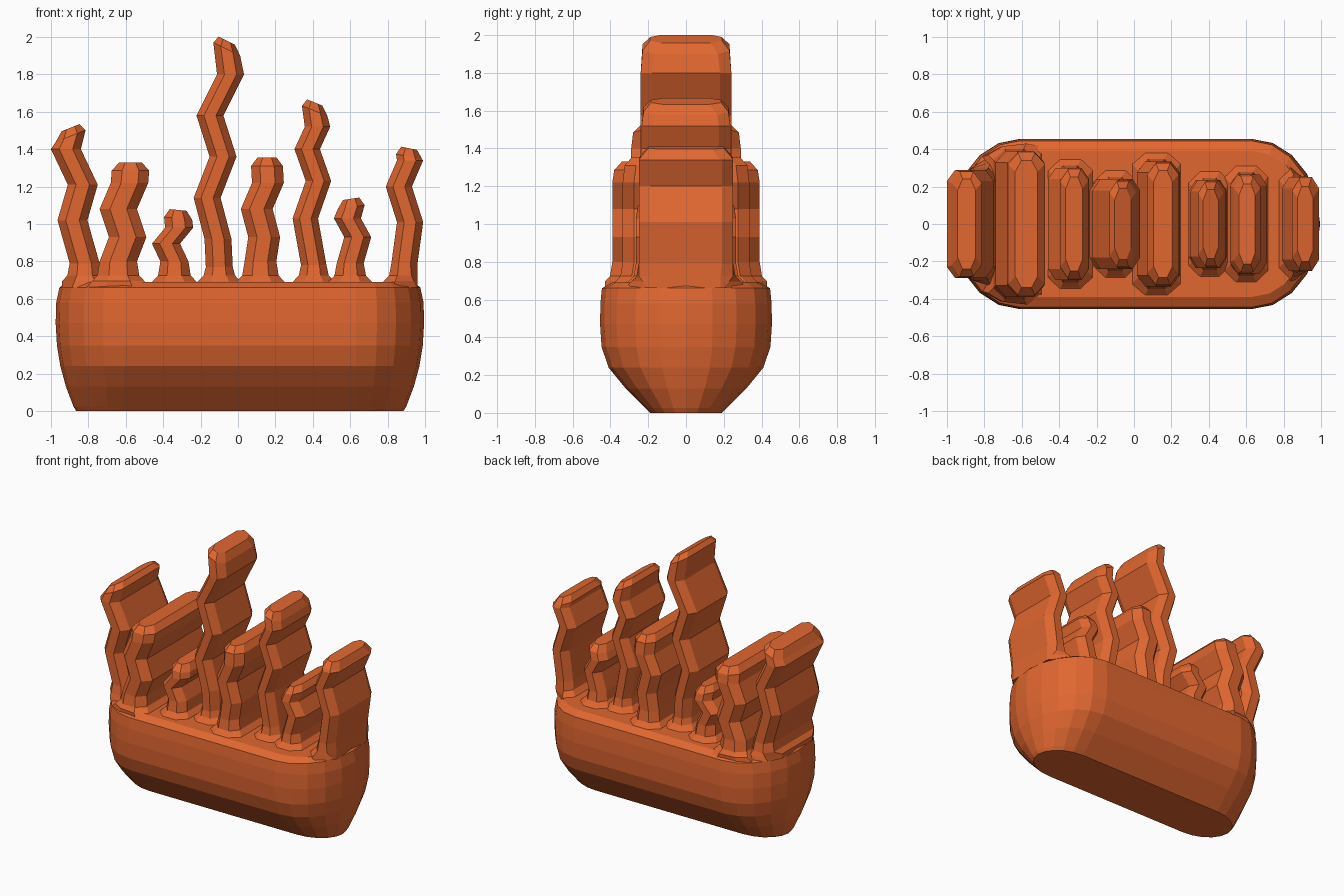
import bpy, bmesh, math

cube = bpy.data.objects.get("Cube")
if cube:
    bpy.data.objects.remove(cube, do_unlink=True)

orange = bpy.data.materials.new("burnt_orange")
orange.use_nodes = True
colour = (0.75, 0.135, 0.03, 1)
orange.diffuse_color = colour
orange.node_tree.nodes["Principled BSDF"].inputs["Base Color"].default_value = colour

CENTRE_X = 0.01
STRAIGHT = 0.62  # half length of the straight sides of the body


def loft(name, rings):
    """Skin a stack of equal-sized rings and close both ends."""
    bm = bmesh.new()
    loops = [[bm.verts.new(p) for p in ring] for ring in rings]
    n = len(loops[0])
    for low, high in zip(loops, loops[1:]):
        for i in range(n):
            j = (i + 1) % n
            bm.faces.new((low[i], low[j], high[j], high[i]))
    bm.faces.new(loops[0][::-1])
    bm.faces.new(loops[-1])
    bmesh.ops.recalc_face_normals(bm, faces=bm.faces)
    mesh = bpy.data.meshes.new(name)
    bm.to_mesh(mesh)
    bm.free()
    mesh.materials.append(orange)
    obj = bpy.data.objects.new(name, mesh)
    bpy.context.collection.objects.link(obj)
    return obj


def body_ring(z, half_length, half_width, steps=10):
    """Long outline with elliptical ends."""
    ring = []
    for side in (1, -1):
        for i in range(steps + 1):
            a = math.pi * (i / steps - 0.5)
            x = STRAIGHT + (half_length - STRAIGHT) * math.cos(a)
            ring.append((CENTRE_X + side * x, side * half_width * math.sin(a), z))
    return ring


def tendril_ring(x, z, w, d, slope=0.0):
    """Flat slab section with chamfered front and back ends."""
    quarter = [(w, d - 0.06), (0.45 * w, d)]
    pts = quarter + [(-u, v) for u, v in quarter[::-1]]
    pts += [(-u, -v) for u, v in pts]
    return [(x + u, v, z + slope * u) for u, v in pts]


def keep_on_body(ring):
    """Pull a root ring inside the rounded ends of the body."""
    kept = []
    for x, y, z in ring:
        side = math.copysign(1, x)
        u = min(abs(x - CENTRE_X), 0.95)
        t = max(0, (u - STRAIGHT) / 0.365)
        limit = 0.43 * math.sqrt(1 - t * t)
        kept.append((CENTRE_X + side * u, max(-limit, min(limit, y)), z))
    return kept


# Rounded trough-shaped body
loft("body", [body_ring(*r) for r in (
    (0.0, 0.875, 0.19), (0.025, 0.89, 0.215), (0.13, 0.93, 0.32),
    (0.24, 0.96, 0.41), (0.35, 0.978, 0.447), (0.47, 0.985, 0.455),
    (0.58, 0.982, 0.453), (0.66, 0.965, 0.445), (0.69, 0.93, 0.39))])


def tendril(name, w, d, slope, path):
    x, z = path[0]
    rings = [keep_on_body(tendril_ring(x, 0.66, w + 0.07, d + 0.08)),
             keep_on_body(tendril_ring(x, 0.695, w + 0.04, d + 0.04)),
             keep_on_body(tendril_ring(x, 0.725, w + 0.012, d + 0.012))]
    rings += [tendril_ring(px, pz, w, d) for px, pz in path[:-1]]
    # Tilted shoulder and smaller crown
    x, z = path[-1]
    rings.append(tendril_ring(x, z, w, d - 0.01, slope))
    rings.append(tendril_ring(x, z + 0.045, 0.6 * w, d - 0.05, slope))
    loft(name, rings)


# Wavy tendrils, from the right end to the left end
tendril("end_tendril_right", 0.08, 0.29, 0.4,
        [(-.82, .79), (-.885, 1.02), (-.83, 1.21), (-.92, 1.40), (-.895, 1.47)])
tendril("wide_tendril", 0.1, 0.39, 0,
        [(-.64, .80), (-.59, .93), (-.64, 1.08), (-.58, 1.22), (-.575, 1.285)])
tendril("short_tendril_right", 0.075, 0.3, -0.1,
        [(-.34, .80), (-.385, .895), (-.315, .98), (-.32, 1.03)])
tendril("tallest_tendril", 0.072, 0.24, -0.5,
        [(-.10, .77), (-.107, .92), (-.165, 1.14), (-.08, 1.36),
         (-.15, 1.58), (-.04, 1.80), (-.06, 1.935)])
tendril("middle_tendril", 0.085, 0.335, 0,
        [(.12, .80), (.14, .93), (.10, 1.08), (.16, 1.22), (.155, 1.31)])
tendril("tall_tendril_left", 0.068, 0.235, -0.4,
        [(.405, .78), (.36, 1.03), (.43, 1.23), (.37, 1.40), (.425, 1.52), (.41, 1.605)])
tendril("short_tendril_left", 0.072, 0.265, 0.15,
        [(.60, .79), (.64, .93), (.585, 1.03), (.605, 1.09)])
tendril("end_tendril_left", 0.07, 0.25, -0.2,
        [(.89, .79), (.92, 1.01), (.86, 1.20), (.92, 1.34), (.915, 1.36)])
